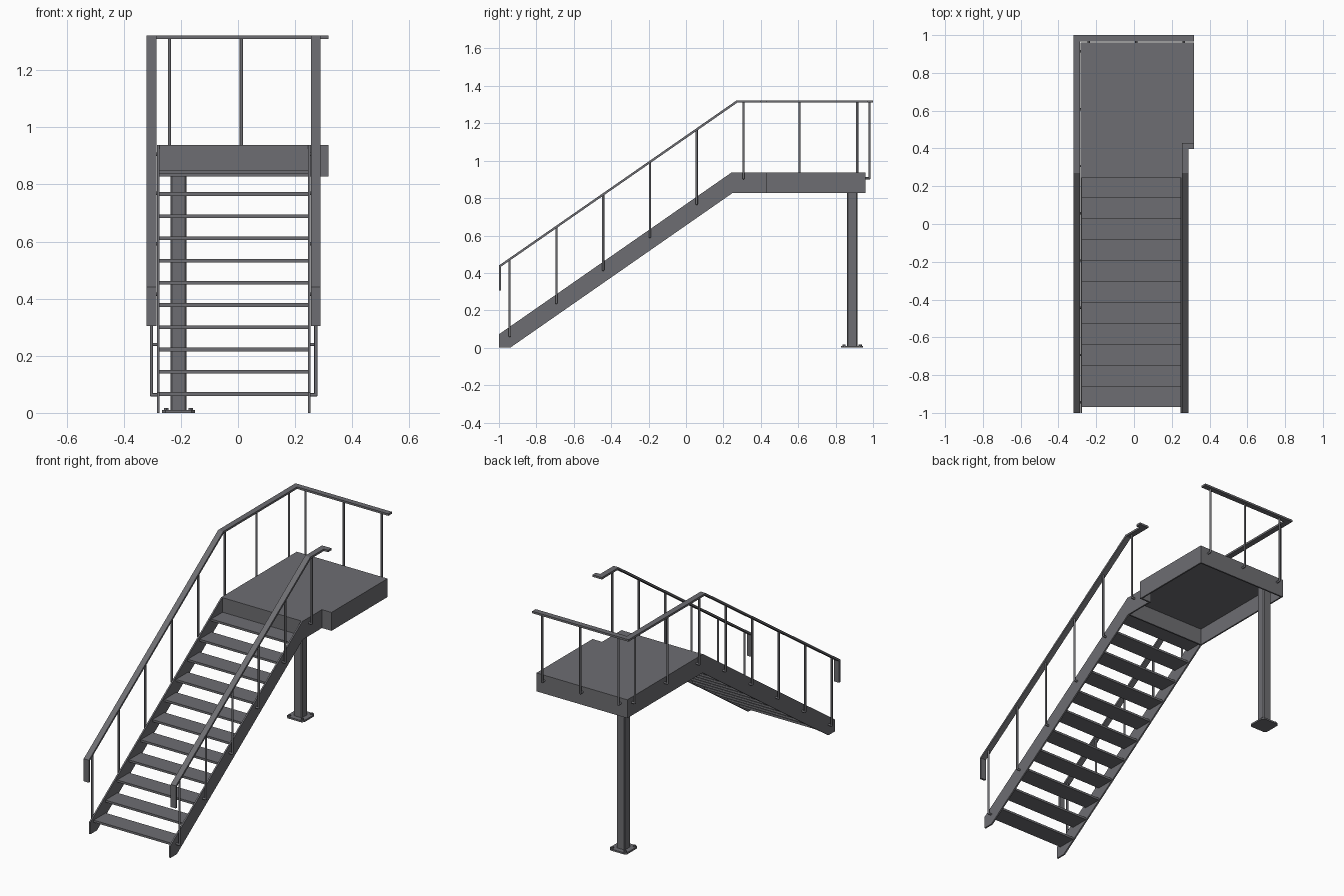
import bpy, bmesh, math
from mathutils import Vector

if "Cube" in bpy.data.objects:
    bpy.data.objects.remove(bpy.data.objects["Cube"])

steel = bpy.data.materials.new("dark_grey_steel")
steel.diffuse_color = (0.155, 0.155, 0.168, 1)
steel.use_nodes = True
steel.node_tree.nodes["Principled BSDF"].inputs["Base Color"].default_value = steel.diffuse_color


def finish(name, bm, smooth=False):
    bmesh.ops.recalc_face_normals(bm, faces=bm.faces)
    me = bpy.data.meshes.new(name)
    bm.to_mesh(me)
    bm.free()
    me.materials.append(steel)
    for p in me.polygons:
        p.use_smooth = smooth and len(p.vertices) == 4
    ob = bpy.data.objects.new(name, me)
    bpy.context.collection.objects.link(ob)
    return ob


def extrude(name, pts, offset):
    """Extrude a flat outline along an offset vector."""
    bm = bmesh.new()
    f = bm.faces.new([bm.verts.new(p) for p in pts])
    r = bmesh.ops.extrude_face_region(bm, geom=[f])
    vs = [g for g in r["geom"] if isinstance(g, bmesh.types.BMVert)]
    bmesh.ops.translate(bm, verts=vs, vec=offset)
    return finish(name, bm)


def side_profile(name, yz, x0, x1):
    return extrude(name, [(x0, y, z) for y, z in yz], (x1 - x0, 0, 0))


def box(name, x0, x1, y0, y1, z0, z1):
    return side_profile(name, [(y0, z0), (y1, z0), (y1, z1), (y0, z1)], x0, x1)


def add_rod(bm, a, b, r, sides=12):
    a, b = Vector(a), Vector(b)
    d = b - a
    m = d.to_track_quat('Z', 'Y').to_matrix().to_4x4()
    m.translation = (a + b) / 2
    bmesh.ops.create_cone(bm, cap_ends=True, segments=sides, radius1=r,
                          radius2=r, depth=d.length, matrix=m)


def post(name, x, y, z0, z1, inward):
    """Baluster with a short elbow that fixes it to the side plate."""
    bm = bmesh.new()
    r = 0.006
    foot = Vector((x, y, z0 + r))
    add_rod(bm, foot, (x, y, z1), r)
    add_rod(bm, foot, foot + Vector(inward), r)
    s = bmesh.ops.create_uvsphere(bm, u_segments=12, v_segments=6, radius=r)
    bmesh.ops.translate(bm, verts=s["verts"], vec=foot)
    finish(name, bm, True)


# Stringers: sloped plate that turns level along the landing
def stringer(name, x0, x1, y_end):
    side_profile(name, [(-1, 0), (-0.94, 0), (0.25, 0.828), (y_end, 0.828),
                        (y_end, 0.938), (0.245, 0.938), (-1, 0.072)], x0, x1)


stringer("left_stringer", -0.284, -0.275, 0.96)
stringer("right_stringer", 0.245, 0.254, 0.43)

# Treads
for i in range(11):
    y, z = -0.97 + 0.111 * i, 0.073 + 0.0778 * i
    box(f"tread_{i + 1}", -0.275, 0.245, y, y + 0.113, z - 0.013, z)

# Landing deck with a wider rear part, and its hollow skirt
L, R, W = -0.275, 0.245, 0.308
extrude("landing_deck", [(L, 0.25, 0.927), (R, 0.25, 0.927), (R, 0.438, 0.927),
                         (W, 0.438, 0.927), (W, 0.952, 0.927), (L, 0.952, 0.927)],
        (0, 0, 0.011))
box("landing_front_plate", L, R, 0.247, 0.256, 0.828, 0.938)
box("landing_back_plate", L, 0.317, 0.951, 0.96, 0.828, 0.938)
box("landing_right_plate", W, 0.317, 0.43, 0.951, 0.828, 0.938)
box("landing_step_plate", R, W, 0.43, 0.439, 0.828, 0.938)

# Handrails: flat bars
T = 0.012


def handrail(name, x0, x1, y_end):
    side_profile(name, [(-1, 0.305), (-1, 0.44), (0.27, 1.322), (y_end, 1.322),
                        (y_end, 1.322 - T), (0.274, 1.322 - T),
                        (-1 + T, 0.434), (-1 + T, 0.305)], x0, x1)


handrail("left_handrail", -0.32, -0.286, 1.0)
handrail("right_handrail", 0.255, 0.289, 0.43)
box("right_handrail_return", 0.289, 0.317, 0.398, 0.43, 1.322 - T, 1.322)
box("back_handrail", -0.286, 0.317, 0.967, 1.0, 1.322 - T, 1.322)

# Balusters along the flight and landing
for i in range(8):
    y = -0.943 + 0.25 * i if i < 6 else (0.607, 0.915)[i - 6]
    top = min(0.44 + 0.6945 * (y + 1) - 0.008, 1.315)
    foot = min(0.057 + 0.706 * (y + 0.943), 0.9)
    post(f"left_post_{i + 1}", -0.303, y, foot, top, (0.022, 0, 0))
    if i < 6:
        post(f"right_post_{i + 1}", 0.273, y, foot, top, (-0.022, 0, 0))
for i in range(3):
    post(f"back_post_{i + 1}", -0.24 + 0.252 * i, 0.981, 0.9, 1.315, (0, -0.024, 0))

# Support column with rounded corners, base plate and bolts
cx, cy = -0.208, 0.888


def chamfered(name, half, cut, z0, z1):
    pts = []
    for sx, sy in ((1, 1), (-1, 1), (-1, -1), (1, -1)):
        pair = [(cx + sx * half, cy + sy * (half - cut), z0),
                (cx + sx * (half - cut), cy + sy * half, z0)]
        pts += pair if sx * sy > 0 else pair[::-1]
    extrude(name, pts, (0, 0, z1 - z0))


chamfered("support_column", 0.028, 0.005, 0.008, 0.928)
chamfered("column_base_plate", 0.058, 0.012, 0.0, 0.01)
bm = bmesh.new()
for sx in (-1, 1):
    for sy in (-1, 1):
        p = Vector((cx + sx * 0.043, cy + sy * 0.043, 0.009))
        add_rod(bm, p, p + Vector((0, 0, 0.008)), 0.009, 6)
finish("base_bolts", bm)
